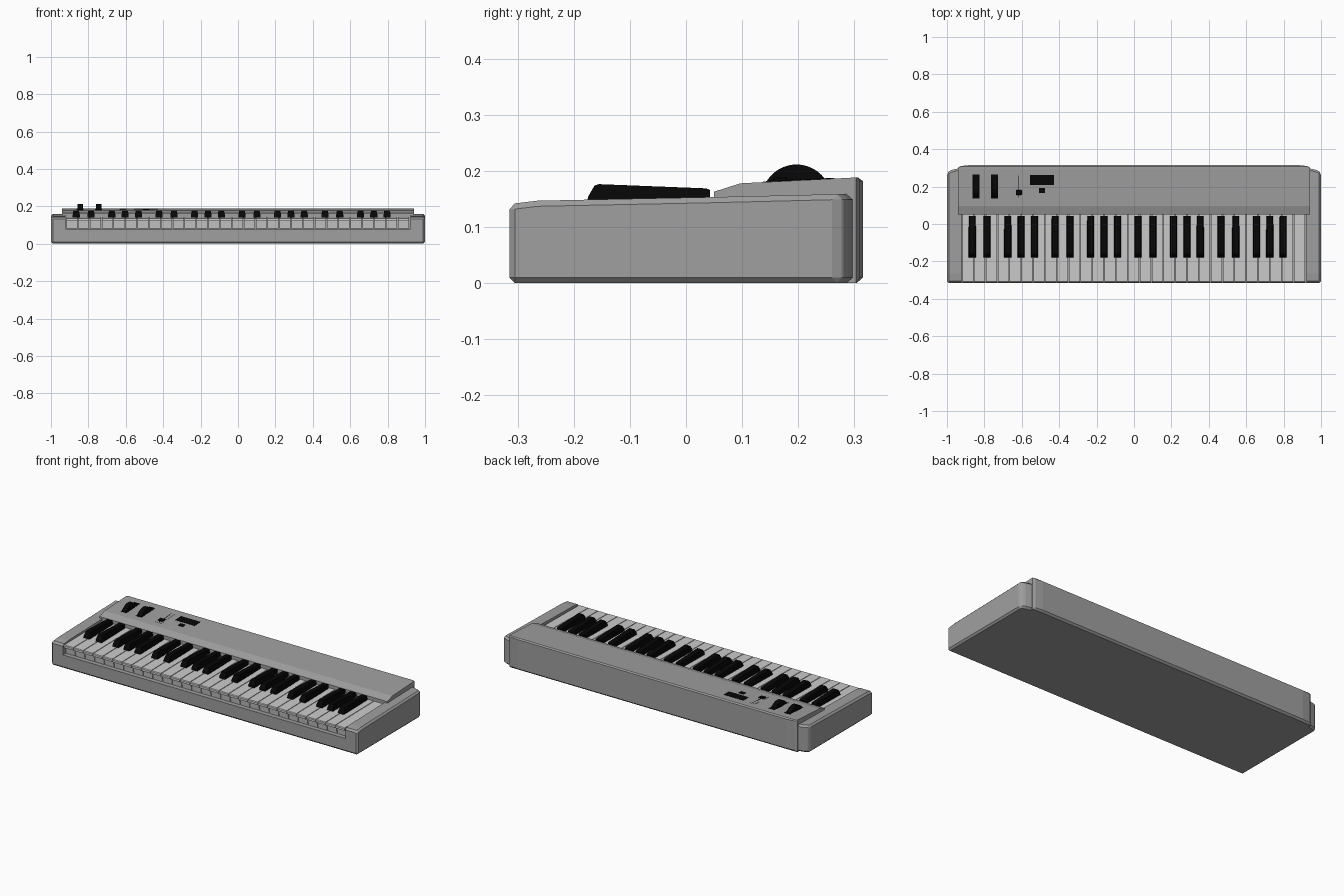
import bpy, bmesh, math
from mathutils import Matrix

if "Cube" in bpy.data.objects:
    bpy.data.objects.remove(bpy.data.objects["Cube"])


def material(name, v):
    m = bpy.data.materials.new(name)
    m.diffuse_color = (v, v, v, 1)
    m.use_nodes = True
    m.node_tree.nodes["Principled BSDF"].inputs["Base Color"].default_value = m.diffuse_color
    return m


BLACK = material("black_plastic", 0.002)
GREY = material("grey_plastic", 0.35)
WHITE = material("white_keys", 0.8)


def add_object(name, bm, mat, bevel=0, segments=1):
    bmesh.ops.recalc_face_normals(bm, faces=bm.faces)
    me = bpy.data.meshes.new(name)
    bm.to_mesh(me)
    bm.free()
    ob = bpy.data.objects.new(name, me)
    bpy.context.collection.objects.link(ob)
    me.materials.append(mat)
    if bevel:
        b = ob.modifiers.new("bevel", "BEVEL")
        b.width, b.segments, b.limit_method = bevel, segments, "ANGLE"
        b.angle_limit = math.radians(35)
    return ob


def loft(name, profile, stations, mat=GREY, bevel=0, segments=1):
    """Sweep a (y, z) profile along x; each station is (x, largest y)."""
    bm = bmesh.new()
    rings = [[bm.verts.new((x, min(y, ymax), z)) for y, z in profile] for x, ymax in stations]
    n = len(profile)
    for a, b in zip(rings, rings[1:]):
        for i in range(n):
            j = (i + 1) % n
            bm.faces.new((a[i], a[j], b[j], b[i]))
    bm.faces.new(rings[0])
    bm.faces.new(rings[-1])
    return add_object(name, bm, mat, bevel, segments)


def prism(name, profile, x0, x1, mat=GREY, bevel=0):
    return loft(name, profile, [(x0, 9), (x1, 9)], mat, bevel)


def mirrored(half):
    return [(-x, y) for x, y in reversed(half)] + half


# Lower case with the two end cheeks, key bay cut out between them
cheek = [(-0.315, 0), (-0.315, 0.141), (-0.265, 0.147), (0.05, 0.1535), (0.298, 0.159), (0.298, 0)]
case = loft("case", cheek, mirrored([(0.94, 0.297), (0.975, 0.289), (0.99, 0.281), (1.0, 0.270)]),
            bevel=0.011)
bay = prism("key_bay_cutter", [(-0.4, 0.08), (-0.4, 0.3), (0.13, 0.3), (0.13, 0.08)], -0.922, 0.922)
bay.hide_render = True
bay.display_type = "WIRE"
cut = case.modifiers.new("key_bay", "BOOLEAN")
cut.object, cut.operation, cut.solver = bay, "DIFFERENCE", "EXACT"

# Rear housing with control panel and angled back corners
housing = [(0.05, 0.05), (0.05, 0.163), (0.097, 0.178), (0.295, 0.188), (0.307, 0.188), (0.315, 0.182),
           (0.315, 0.010), (0.304, 0), (0.07, 0)]
loft("rear_housing", housing, mirrored([(0.88, 0.315), (0.925, 0.310), (0.94, 0.303)]))

# White keys: thin lip overhanging a set-back front
white = [(-0.312, 0.122), (-0.312, 0.134), (-0.308, 0.138), (0.06, 0.143),
         (0.06, 0.09), (-0.292, 0.082), (-0.297, 0.122)]
LEFT, COUNT = -0.92, 29
W = 1.836 / COUNT
for i in range(COUNT):
    x = LEFT + i * W
    prism(f"white_key_{i + 1}", white, x + 0.002, x + W - 0.002, WHITE)

# Black keys: sloping front, slightly narrower on top
black = [(-0.180, 0.135), (-0.174, 0.155), (-0.163, 0.174), (-0.155, 0.1765),
         (0.036, 0.169), (0.043, 0.166), (0.043, 0.135)]
offsets = {0: -0.008, 1: 0.008, 3: -0.008, 4: 0, 5: 0.008}
for i in range(COUNT - 1):
    if i % 7 in offsets:
        x = LEFT + (i + 1) * W + offsets[i % 7]
        key = prism(f"black_key_{i + 1}", black, x - 0.019, x + 0.019, BLACK)
        for v in key.data.vertices:
            if v.co.z > 0.16:
                v.co.x = x + (v.co.x - x) * 0.8


def panel_z(y):
    return 0.178 + (y - 0.097) * 0.0505


def panel_block(name, x0, x1, y0, y1, height, mat=GREY, bevel=0):
    """Block lying on the sloping control panel."""
    a, b = panel_z(y0), panel_z(y1)
    return prism(name, [(y0, a - 0.004), (y0, a + height), (y1, b + height), (y1, b - 0.004)],
                 x0, x1, mat, bevel)


# Pitch and modulation wheels in their dark slots
for name, x in (("pitch_wheel", -0.844), ("modulation_wheel", -0.745)):
    panel_block(name + "_slot", x - 0.019, x + 0.019, 0.137, 0.265, 0.0008, BLACK)
    bm = bmesh.new()
    bmesh.ops.create_cone(bm, cap_ends=True, segments=64, radius1=0.0625, radius2=0.0625, depth=0.028,
                          matrix=Matrix.Translation((x, 0.197, 0.149)) @ Matrix.Rotation(math.pi / 2, 4, "Y"))
    wheel = add_object(name, bm, BLACK)
    bpy.context.view_layer.objects.active = wheel
    wheel.select_set(True)
    bpy.ops.object.shade_smooth_by_angle()
    wheel.select_set(False)

# Volume slider: plate, groove and knob
panel_block("slider_plate", -0.636, -0.596, 0.137, 0.265, 0.0008)
panel_block("slider_groove", -0.6175, -0.6145, 0.142, 0.260, 0.0014, BLACK)
panel_block("slider_knob", -0.632, -0.600, 0.155, 0.181, 0.007, BLACK, 0.002)

# Display and button
panel_block("display", -0.556, -0.428, 0.208, 0.262, 0.001, BLACK)
panel_block("button", -0.509, -0.476, 0.165, 0.192, 0.002, BLACK)
